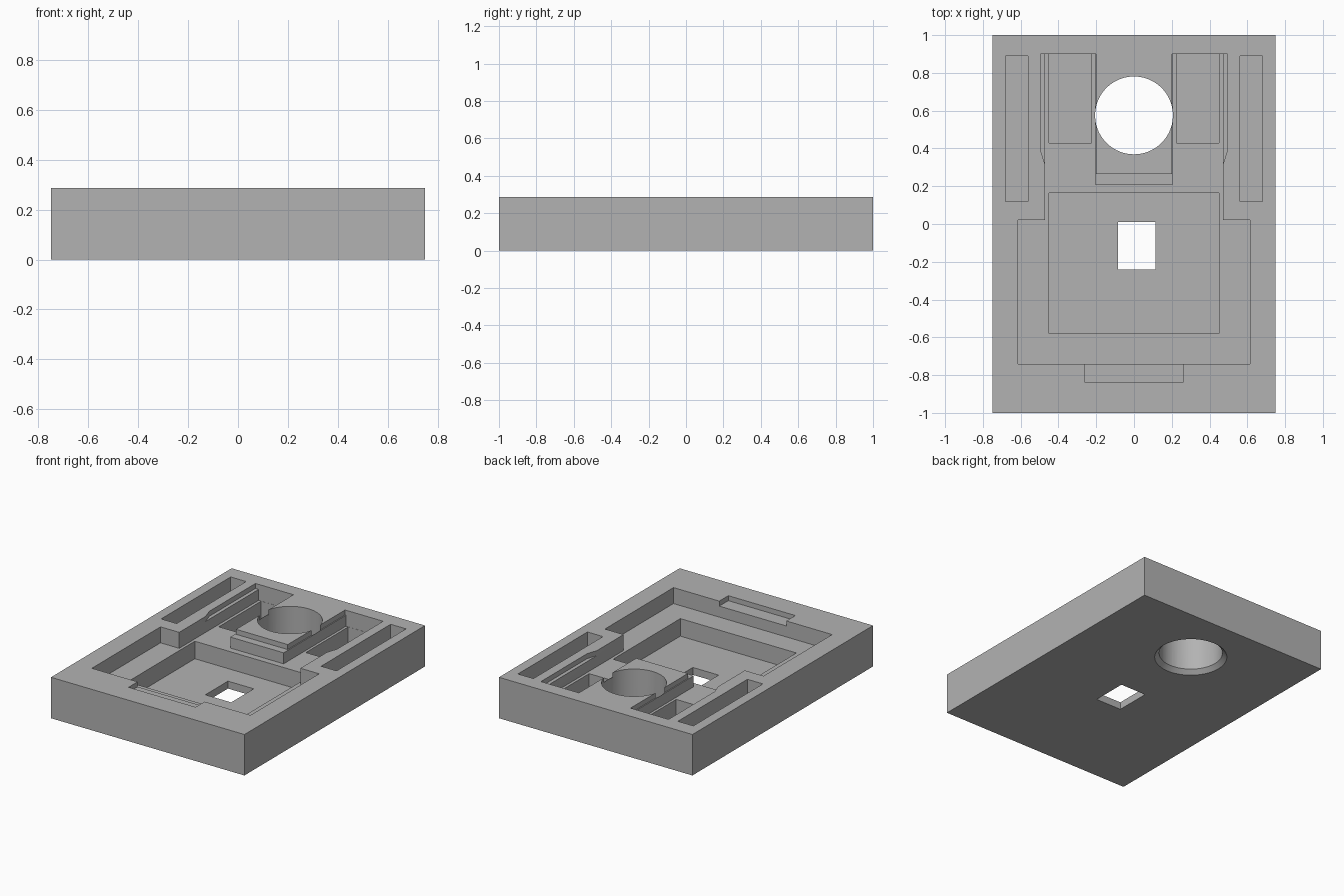
import bpy
import bmesh

cube = bpy.data.objects.get("Cube")
if cube:
    bpy.data.objects.remove(cube, do_unlink=True)

HEIGHT = 0.287
SHALLOW, MIDDLE, DEEP = 0.035, 0.112, 0.235   # pocket depths below the top face

grey = bpy.data.materials.new("plain grey")
grey.use_nodes = True
grey.diffuse_color = (0.45, 0.45, 0.45, 1)
grey.node_tree.nodes["Principled BSDF"].inputs["Base Color"].default_value = (0.45, 0.45, 0.45, 1)


def prism(name, outline, z0, z1):
    """Extrude a flat outline between two heights."""
    bm = bmesh.new()
    face = bm.faces.new([bm.verts.new((x, y, z0)) for x, y in outline])
    top = bmesh.ops.extrude_face_region(bm, geom=[face])["geom"]
    bmesh.ops.translate(bm, vec=(0, 0, z1 - z0),
                        verts=[v for v in top if isinstance(v, bmesh.types.BMVert)])
    bmesh.ops.recalc_face_normals(bm, faces=bm.faces)
    return add_object(name, bm)


def cone(name, r0, r1, y, z0, z1):
    bm = bmesh.new()
    bmesh.ops.create_cone(bm, cap_ends=True, segments=96, radius1=r0, radius2=r1, depth=z1 - z0)
    bmesh.ops.translate(bm, vec=(0, y, (z0 + z1) / 2), verts=bm.verts)
    return add_object(name, bm)


def add_object(name, bm):
    mesh = bpy.data.meshes.new(name)
    bm.to_mesh(mesh)
    bm.free()
    mesh.materials.append(grey)
    obj = bpy.data.objects.new(name, mesh)
    bpy.context.scene.collection.objects.link(obj)
    return obj


def rect(x0, x1, y0, y1):
    return [(x0, y0), (x1, y0), (x1, y1), (x0, y1)]


def mirrored(half):
    return half + [(-x, y) for x, y in reversed(half)]


def cut(cutter):
    """Subtract a cutter from the block and discard it."""
    mod = block.modifiers.new(cutter.name, "BOOLEAN")
    mod.operation = "DIFFERENCE"
    mod.solver = "EXACT"
    mod.object = cutter
    cutter.hide_render = True
    bpy.ops.object.modifier_apply(modifier=mod.name)
    bpy.data.objects.remove(cutter, do_unlink=True)


def pocket(name, outline, depth):
    cut(prism(name, outline, HEIGHT - depth, HEIGHT + 0.1))


# Solid block
block = prism("tray_block", rect(-0.75, 0.75, -1, 1), 0, HEIGHT)
bpy.context.view_layer.objects.active = block
block.select_set(True)

# Main recess, running back on both sides of the central island
pocket("main_recess", mirrored([(0.615, -0.74), (0.615, 0.02), (0.47, 0.02), (0.47, 0.9),
                                (0.207, 0.9), (0.207, 0.21)]), MIDDLE)

# Shallow shelf along the channel walls and around the island
pocket("shelf", mirrored([(0.469, 0.1), (0.469, 0.31), (0.495, 0.39), (0.495, 0.9),
                          (0.2, 0.9), (0.2, 0.265)]), SHALLOW)

# Front finger notch
pocket("front_notch", rect(-0.26, 0.26, -0.84, -0.7), SHALLOW)

# Deep central well
pocket("central_well", rect(-0.45, 0.45, -0.58, 0.165), DEEP)

# Paired rear pockets and outer slots
for side in (-1, 1):
    pocket("rear_pocket", rect(*sorted((side * 0.225, side * 0.45)), 0.43, 0.899), DEEP)
    pocket("side_slot", rect(*sorted((side * 0.56, side * 0.68)), 0.12, 0.89), MIDDLE)

# Rectangular opening in the well floor
cut(prism("floor_opening", rect(-0.085, 0.115, -0.24, 0.01), -0.1, 0.15))

# Round hole through the island, flared at the underside
cut(cone("round_hole", 0.206, 0.206, 0.575, -0.1, HEIGHT + 0.1))
cut(cone("hole_flare", 0.245, 0.205, 0.575, -0.01, 0.03))

bpy.ops.object.shade_smooth_by_angle(angle=0.5)
